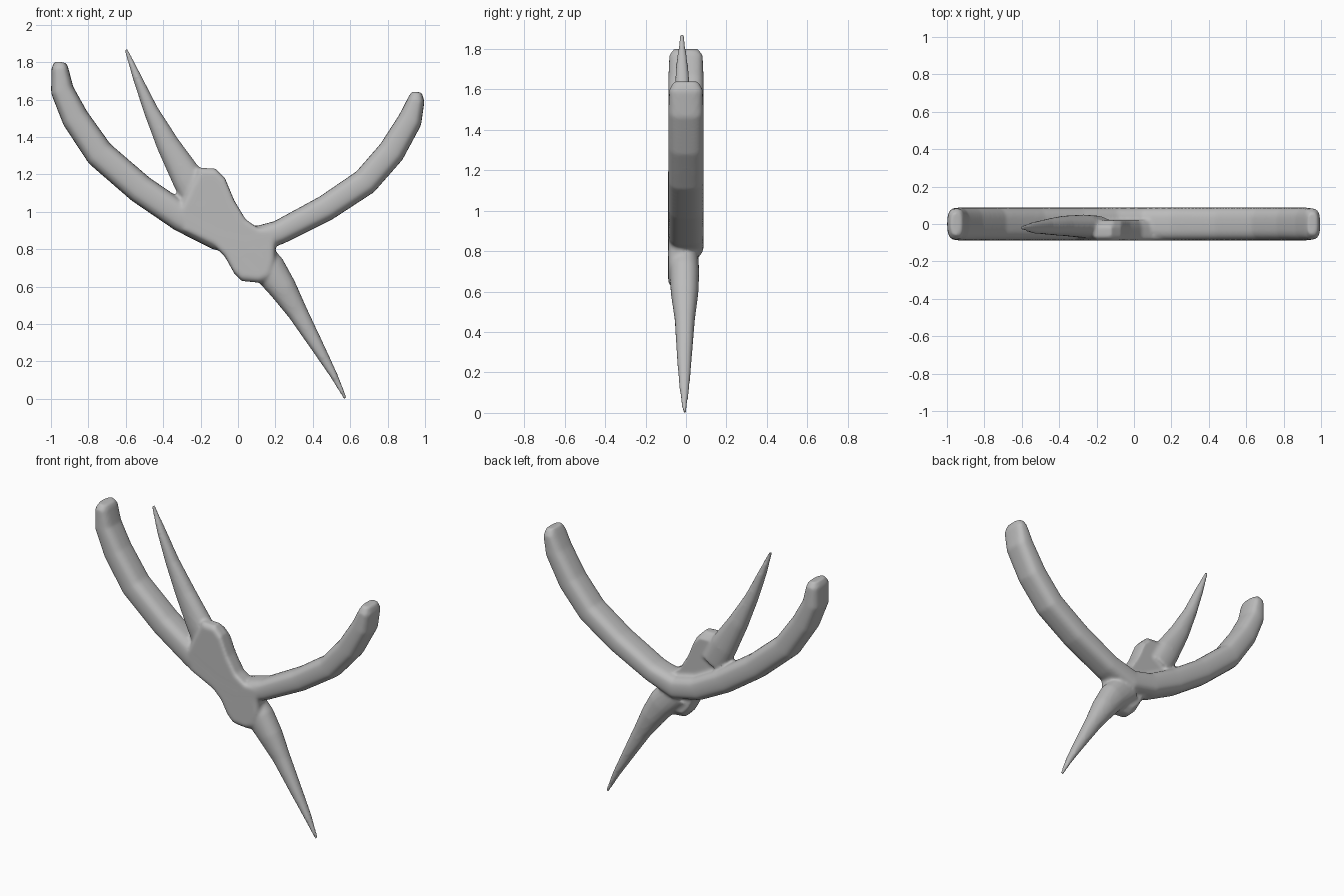
import bpy, bmesh, math
from mathutils import Vector

cube = bpy.data.objects.get("Cube")
if cube:
    bpy.data.objects.remove(cube, do_unlink=True)

grey = bpy.data.materials.new("plain grey")
grey.use_nodes = True
grey.diffuse_color = (0.5, 0.5, 0.5, 1)
grey.node_tree.nodes["Principled BSDF"].inputs["Base Color"].default_value = (0.5, 0.5, 0.5, 1)

bm = bmesh.new()
SIDES = 20


def spow(v, e):
    return math.copysign(abs(v) ** e, v)


def limb(stations, power):
    """Loft rounded sections along (x, z, half width, y centre, y half depth)."""
    rings = []
    for i, (x, z, w, yc, d) in enumerate(stations):
        a, b = stations[max(i - 1, 0)], stations[min(i + 1, len(stations) - 1)]
        t = Vector((b[0] - a[0], 0, b[1] - a[1])).normalized()
        n = Vector((-t.z, 0, t.x))
        ring = []
        for k in range(SIDES):
            q = math.tau * k / SIDES
            p = Vector((x, yc, z)) + n * (w * spow(math.cos(q), power))
            p.y += d * spow(math.sin(q), power)
            ring.append(bm.verts.new(p))
        rings.append(ring)
    for r, s in zip(rings, rings[1:]):
        for k in range(SIDES):
            j = (k + 1) % SIDES
            bm.faces.new((r[k], r[j], s[j], s[k]))
    bm.faces.new(rings[0][::-1])
    bm.faces.new(rings[-1])


# Long curved arm, nearly square in section with rounded ends
arm = [(-.95, 1.80, .03, .06), (-.953, 1.77, .045, .083), (-.94, 1.65, .062, .088),
       (-.87, 1.50, .073, .088), (-.74, 1.31, .078, .088), (-.52, 1.12, .078, .088),
       (-.30, .97, .078, .088), (-.11, .87, .075, .088), (.05, .835, .075, .088),
       (.22, .89, .065, .088), (.47, 1.02, .07, .088), (.68, 1.16, .073, .088),
       (.82, 1.32, .073, .088), (.92, 1.49, .065, .088), (.953, 1.60, .045, .083),
       (.955, 1.64, .028, .06)]
limb([(x, z, w, 0, d) for x, z, w, d in arm], .7)

# Tapering spikes, above and below the hub
limb([(-.20, 1.05, .09, -.015, .06), (-.27, 1.18, .085, -.012, .062),
      (-.375, 1.36, .062, -.01, .054), (-.465, 1.54, .04, -.015, .042),
      (-.54, 1.72, .024, -.02, .03), (-.60, 1.87, .009, -.02, .01)], .9)
limb([(.06, .80, .10, -.01, .07), (.17, .69, .09, -.008, .074),
      (.24, .59, .075, -.007, .068), (.32, .46, .054, -.006, .05),
      (.43, .27, .035, -.008, .037), (.51, .13, .021, -.008, .026),
      (.575, 0, .009, -.008, .01)], .9)

# Flat-fronted hub plate
outline = [(-.21, 1.235), (-.12, 1.23), (-.07, 1.18), (-.02, 1.06), (.04, .96),
           (.11, .91), (.21, .89), (.20, .80), (.20, .73), (.17, .64), (.12, .62), (.02, .63),
           (-.02, .67), (-.07, .76), (-.13, .82), (-.30, .90), (-.31, 1.03), (-.26, 1.14)]


def layer(y, shrink):
    return [bm.verts.new((x + (-.03 - x) * shrink, y, z + (.93 - z) * shrink)) for x, z in outline]


layers = [layer(-.088, .07), layer(-.068, 0), layer(-.015, 0), layer(.02, .13)]
for r, s in zip(layers, layers[1:]):
    for k in range(len(r)):
        j = (k + 1) % len(r)
        bm.faces.new((r[k], s[k], s[j], r[j]))
bm.faces.new(layers[0])
bm.faces.new(layers[-1][::-1])

bmesh.ops.recalc_face_normals(bm, faces=bm.faces)
mesh = bpy.data.meshes.new("branched_body")
bm.to_mesh(mesh)
bm.free()
body = bpy.data.objects.new("branched_body", mesh)
bpy.context.collection.objects.link(body)
mesh.materials.append(grey)

# Fuse the parts into one skin and soften the joins
remesh = body.modifiers.new("fuse", "REMESH")
remesh.mode = "VOXEL"
remesh.voxel_size = .01
remesh.use_smooth_shade = True
soften = body.modifiers.new("soften", "SMOOTH")
soften.factor = .5
soften.iterations = 6
